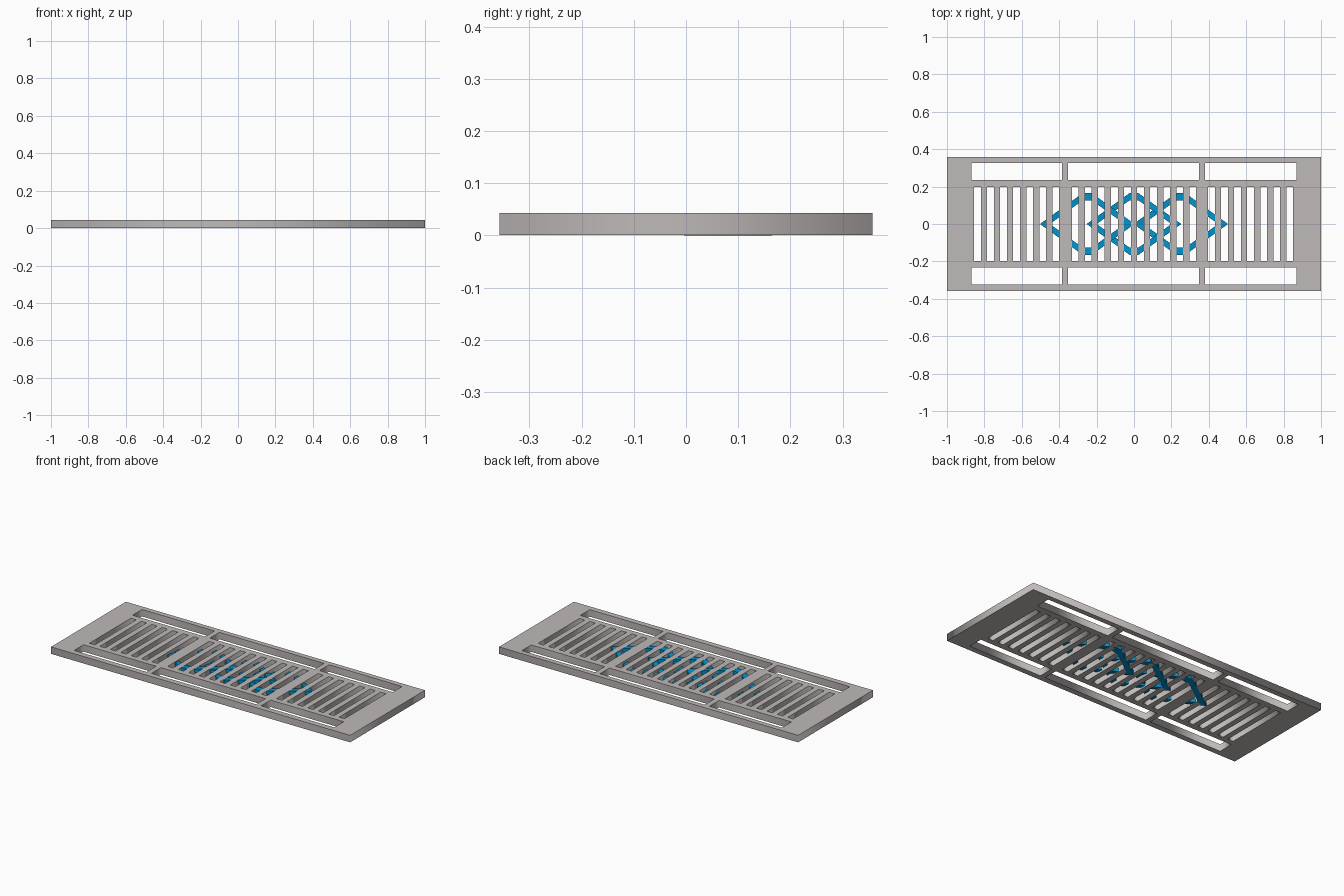
import bpy
import bmesh

if "Cube" in bpy.data.objects:
    bpy.data.objects.remove(bpy.data.objects["Cube"])


def material(name, rgb):
    m = bpy.data.materials.new(name)
    m.diffuse_color = (*rgb, 1)
    m.use_nodes = True
    m.node_tree.nodes["Principled BSDF"].inputs["Base Color"].default_value = m.diffuse_color
    return m


GREY = material("warm grey", (0.52, 0.49, 0.48))
BLUE = material("bright blue", (0.0, 0.28, 0.58))
Z0, Z1 = 0.0006, 0.043          # underside and top of the plate

# --- Slotted plate: filled flat outline with rectangular holes ---
rects = [(-1, 1, -0.357, 0.357)]

# long windows along both edges
for x0, x1 in ((-0.87, -0.385), (-0.353, 0.348), (0.38, 0.87)):
    rects.append((x0, x1, 0.235, 0.326))
    rects.append((x0, x1, -0.323, -0.232))

# three groups of narrow vent slots
for first, count in ((-0.837, 7), (-0.314, 10), (0.414, 7)):
    for i in range(count):
        x = first + i * 0.0698
        rects.append((x - 0.018, x + 0.018, -0.198, 0.198))

curve = bpy.data.curves.new("slotted_plate", "CURVE")
curve.dimensions = "2D"
curve.fill_mode = "BOTH"
curve.extrude = (Z1 - Z0) / 2
for x0, x1, y0, y1 in rects:
    s = curve.splines.new("POLY")
    s.points.add(3)
    for p, (x, y) in zip(s.points, ((x0, y0), (x1, y0), (x1, y1), (x0, y1))):
        p.co = (x, y, 0, 1)
    s.use_cyclic_u = True
plate = bpy.data.objects.new("slotted_plate", curve)
bpy.context.collection.objects.link(plate)
plate.location.z = (Z0 + Z1) / 2
bpy.ops.object.select_all(action="DESELECT")
plate.select_set(True)
bpy.context.view_layer.objects.active = plate
bpy.ops.object.convert(target="MESH")
plate = bpy.context.object
plate.data.materials.clear()
plate.data.materials.append(GREY)


# --- Three blue links woven through the slots ---
def hexagon(tip, flat, height):
    return [(-tip, 0), (-flat, -height), (flat, -height),
            (tip, 0), (flat, height), (-flat, height)]


def tilt(x, y):
    """Middle height: low on the back left edge, high on the front right."""
    t = (0.584 * x - 0.811 * y) / 0.113
    return 0.0213 + 0.0106 * max(-1, min(1, t))


def link(name, cx):
    bm = bmesh.new()
    outer, inner = hexagon(0.253, 0.024, 0.165), hexagon(0.2, 0.026, 0.125)
    half = 0.0107
    loops = []
    for pts, dz in ((outer, -half), (outer, half), (inner, half), (inner, -half)):
        loops.append([bm.verts.new((cx + x, y, tilt(x, y) + dz)) for x, y in pts])
    for a, b in zip(loops, loops[1:] + loops[:1]):
        for i in range(6):
            j = (i + 1) % 6
            bm.faces.new((a[i], a[j], b[j], b[i]))
    bmesh.ops.recalc_face_normals(bm, faces=bm.faces)
    me = bpy.data.meshes.new(name)
    bm.to_mesh(me)
    bm.free()
    me.materials.append(BLUE)
    bpy.context.collection.objects.link(bpy.data.objects.new(name, me))


for name, cx in (("left_link", -0.25), ("middle_link", 0), ("right_link", 0.25)):
    link(name, cx)
